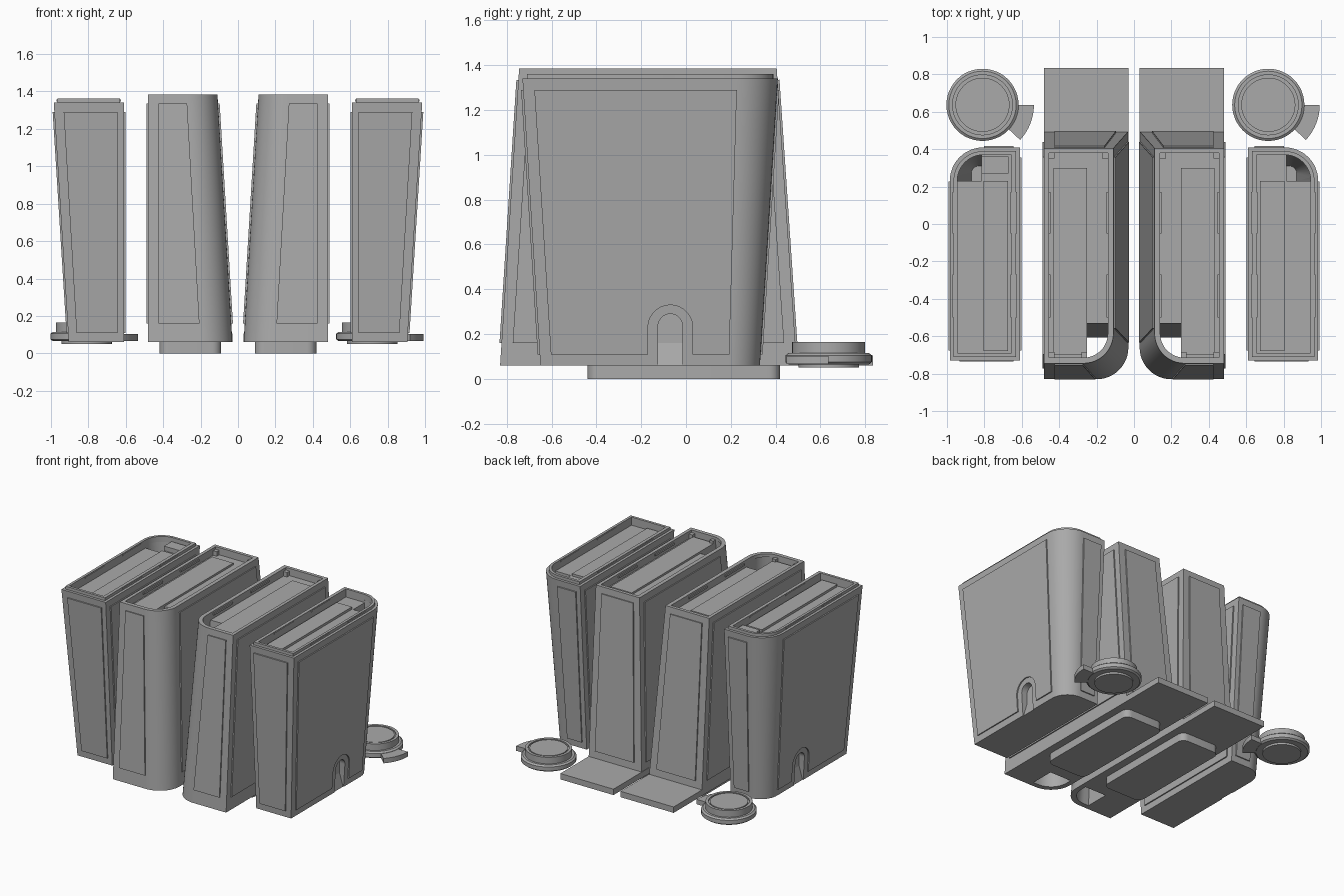
import bpy, bmesh, math
from mathutils import Vector

if "Cube" in bpy.data.objects:
    bpy.data.objects.remove(bpy.data.objects["Cube"])

grey = bpy.data.materials.new("plain grey")
grey.diffuse_color = (0.4, 0.4, 0.4, 1)
grey.use_nodes = True
grey.node_tree.nodes["Principled BSDF"].inputs["Base Color"].default_value = grey.diffuse_color


def finish(name, bm):
    bmesh.ops.recalc_face_normals(bm, faces=bm.faces)
    me = bpy.data.meshes.new(name)
    bm.to_mesh(me)
    bm.free()
    me.materials.append(grey)
    ob = bpy.data.objects.new(name, me)
    bpy.context.collection.objects.link(ob)
    return ob


def loft(name, rings, s=1):
    """Solid skin through equal rings of points; s mirrors x."""
    bm = bmesh.new()
    vs = [[bm.verts.new((s * x, y, z)) for x, y, z in r] for r in rings]
    for a, b in zip(vs, vs[1:]):
        n = len(a)
        for i in range(n):
            bm.faces.new((a[i], a[(i + 1) % n], b[(i + 1) % n], b[i]))
    bm.faces.new(vs[0])
    bm.faces.new(vs[-1])
    return finish(name, bm)


def corner(z, xr, yr, xo, yo, r, n=12):
    """Rectangle ring at height z, rounded only at corner (xr, yr)."""
    sx, sy = (1 if xo > xr else -1), (1 if yo > yr else -1)
    arc = [(xr + sx * r * (1 - math.cos(a)), yr + sy * r * (1 - math.sin(a)), z)
           for a in (math.pi / 2 * i / n for i in range(n + 1))]
    return arc + [(xo, yr, z), (xo, yo, z), (xr, yo, z)]


def block(name, x0, x1, y0, y1, z0, z1, s=1):
    q = [(x0, y0), (x1, y0), (x1, y1), (x0, y1)]
    return loft(name, [[(*p, z) for p in q] for z in (z0, z1)], s)


def panel(name, quad, out, s):
    """Raised plate on a wall; out is the outward direction."""
    p = [Vector(v) for v in quad]
    n = (p[1] - p[0]).cross(p[2] - p[0]).normalized()
    n *= 1 if n.dot(Vector(out)) > 0 else -1
    return loft(name, [[v - n * 0.006 for v in p], [v + n * 0.009 for v in p]], s)


def cut(ob, *cutters):
    for c in cutters:
        m = ob.modifiers.new("cut", 'BOOLEAN')
        m.operation, m.solver, m.object = 'DIFFERENCE', 'EXACT', c
        bpy.context.view_layer.objects.active = ob
        bpy.ops.object.modifier_apply(modifier=m.name)


def arch(name, y, w, z0, top, x0, x1, s):
    """Round-topped prism running along x."""
    pts = [(y + w * math.cos(math.pi * i / 14), top - w + w * math.sin(math.pi * i / 14))
           for i in range(15)] + [(y - w, z0), (y + w, z0)]
    return loft(name, [[(x, a, b) for a, b in pts] for x in (x0, x1)], s)


CLIPS = ((-0.5, -0.27), (-0.05, 0.17))


def inner_box(s):
    # tapered body with one rounded front corner
    body = loft("inner_body", [corner(0.06, 0.03, -0.83, 0.48, 0.495, 0.17),
                               corner(1.385, 0.11, -0.745, 0.48, 0.405, 0.16)], s)
    recess = loft("recess_cutter", [corner(z, 0.14, -0.715, 0.455, 0.38, 0.13)
                                    for z in (1.33, 1.42)], s)
    chute = loft("chute_cutter", [corner(0.0, 0.065, -0.795, 0.25, -0.61, 0.14),
                                  corner(1.36, 0.14, -0.715, 0.25, -0.53, 0.1)], s)
    plate = block("floor_plate", 0.03, 0.48, 0.4, 0.835, 0.06, 0.105, s)
    cut(body, recess, chute)
    # foot with rounded corners
    foot = []
    for cx, cy, a0 in ((0.37, 0.37, 0), (0.14, 0.37, 90), (0.14, -0.39, 180), (0.37, -0.39, 270)):
        for i in range(7):
            a = math.radians(a0 + 15 * i)
            foot.append((cx + 0.05 * math.cos(a), cy + 0.05 * math.sin(a)))
    loft("foot", [[(*p, z) for p in foot] for z in (0, 0.065)], s)
    # raised tray strip, corner posts and clips inside the rim
    block("tray_strip", 0.25, 0.43, -0.7, 0.3, 1.325, 1.345, s)
    for x, y in ((0.14, 0.35), (0.425, 0.35), (0.425, -0.715), (0.25, -0.715)):
        block("post", x, x + 0.03, y, y + 0.03, 1.32, 1.365, s)
    for y0, y1 in CLIPS:
        block("clip", 0.135, 0.148, y0, y1, 1.355, 1.37, s)
        block("clip", 0.447, 0.46, y0, y1, 1.355, 1.37, s)

    # wall panels, following the taper
    def at(z):
        t = (z - 0.06) / 1.325
        return 0.03 + 0.08 * t, -0.83 + 0.085 * t, 0.495 - 0.09 * t
    (xa, fa, ba), (xb, fb, bb) = at(0.16), at(1.335)
    lo, hi = 0.16, 1.335
    panel("front_panel", [(xa + 0.17, fa, lo), (0.425, fa, lo), (0.425, fb, hi), (xb + 0.165, fb, hi)], (0, -1, 0), s)
    panel("back_panel", [(xa + 0.06, ba, lo), (0.425, ba, lo), (0.425, bb, hi), (xb + 0.05, bb, hi)], (0, 1, 0), s)
    panel("flat_side_panel", [(0.48, fa + 0.05, lo), (0.48, ba - 0.05, lo), (0.48, bb - 0.05, hi), (0.48, fb + 0.05, hi)], (1, 0, 0), s)
    panel("slanted_side_panel", [(xa, fa + 0.19, lo), (xa, ba - 0.05, lo), (xb, bb - 0.05, hi), (xb, fb + 0.19, hi)], (-1, 0, 0), s)
    return recess, chute


def outer_box(s):
    # body flaring upward with one rounded back corner, and a stepped lip
    body = loft("outer_body", [corner(0.06, 0.905, 0.33, 0.61, -0.65, 0.14),
                               corner(1.34, 0.985, 0.41, 0.61, -0.73, 0.18)], s)
    lip = loft("lip", [corner(z, 0.965, 0.39, 0.63, -0.71, 0.16) for z in (1.335, 1.362)], s)
    recess = loft("recess_cutter", [corner(z, 0.945, 0.37, 0.655, -0.69, 0.14)
                                    for z in (1.3, 1.42)], s)
    chute = loft("chute_cutter", [corner(0.2, 0.87, 0.31, 0.815, 0.23, 0.04),
                                  corner(1.32, 0.945, 0.37, 0.815, 0.23, 0.12)], s)
    door = arch("door_cutter", -0.07, 0.055, 0.0, 0.29, 0.87, 1.1, s)
    surround = arch("surround_cutter", -0.07, 0.1, 0.0, 0.33, 0.8, 1.1, s)
    cut(body, recess, chute, door)
    cut(lip, recess)
    # sill in the doorway, tray strip and clips
    loft("door_ramp", [[(0.86, y, 0.06), (0.9, y, 0.06), (0.87, y, 0.16), (0.86, y, 0.16)]
                       for y in (-0.125, -0.015)], s)
    block("tray_strip", 0.675, 0.805, -0.68, 0.23, 1.295, 1.318, s)
    for y0, y1 in CLIPS:
        block("clip", 0.94, 0.97, y0, y1, 1.346, 1.357, s)
        block("clip", 0.625, 0.66, y0, y1, 1.346, 1.357, s)

    # wall panels
    def at(z):
        t = (z - 0.06) / 1.28
        return 0.905 + 0.08 * t, -0.65 - 0.08 * t, 0.33 + 0.08 * t
    lo, hi = 0.11, 1.29
    (xa, fa, ba), (xb, fb, bb) = at(lo), at(hi)
    panel("front_panel", [(0.645, fa, lo), (xa - 0.045, fa, lo), (xb - 0.05, fb, hi), (0.645, fb, hi)], (0, -1, 0), s)
    panel("back_panel", [(0.645, ba, lo), (xa - 0.14, ba, lo), (xb - 0.18, bb, hi), (0.645, bb, hi)], (0, 1, 0), s)
    panel("flat_side_panel", [(0.61, fa + 0.05, lo), (0.61, ba - 0.05, lo), (0.61, bb - 0.05, hi), (0.61, fb + 0.05, hi)], (-1, 0, 0), s)
    big = panel("slanted_side_panel", [(xa, fa + 0.05, lo), (xa, ba - 0.14, lo), (xb, bb - 0.18, hi), (xb, fb + 0.05, hi)], (1, 0, 0), s)
    cut(big, surround)
    return recess, chute, door, surround


def cap(cx, cy):
    # round lid with stepped rim, and a fan-shaped tab
    prof = [(0.135, 0.05), (0.135, 0.065), (0.18, 0.065), (0.193, 0.075), (0.193, 0.105),
            (0.18, 0.115), (0.163, 0.115), (0.163, 0.165), (0.142, 0.165), (0.142, 0.155),
            (0.132, 0.155), (0.132, 0.163)]
    n = 48
    loft("lid", [[(cx + r * math.cos(2 * math.pi * i / n), cy + r * math.sin(2 * math.pi * i / n), z)
                  for i in range(n)] for r, z in prof])
    arc = [math.radians(-43 * i / 8) for i in range(9)]
    pts = [(0.275, a) for a in arc] + [(0.175, a) for a in reversed(arc)]
    loft("lid_tab", [[(cx + r * math.cos(a), cy + r * math.sin(a), z) for r, a in pts]
                     for z in (0.066, 0.103)])


helpers = []
for side in (1, -1):
    helpers += inner_box(side)
    helpers += outer_box(side)
# locking block found in one tray only
block("tray_block", 0.67, 0.815, 0.27, 0.36, 1.295, 1.335, -1)
cap(-0.81, 0.637)
cap(0.718, 0.637)

for h in helpers:
    bpy.data.objects.remove(h)
for ob in bpy.context.scene.objects:
    ob.select_set(True)
bpy.context.view_layer.objects.active = bpy.context.scene.objects[0]
bpy.ops.object.shade_smooth_by_angle(angle=math.radians(30))
